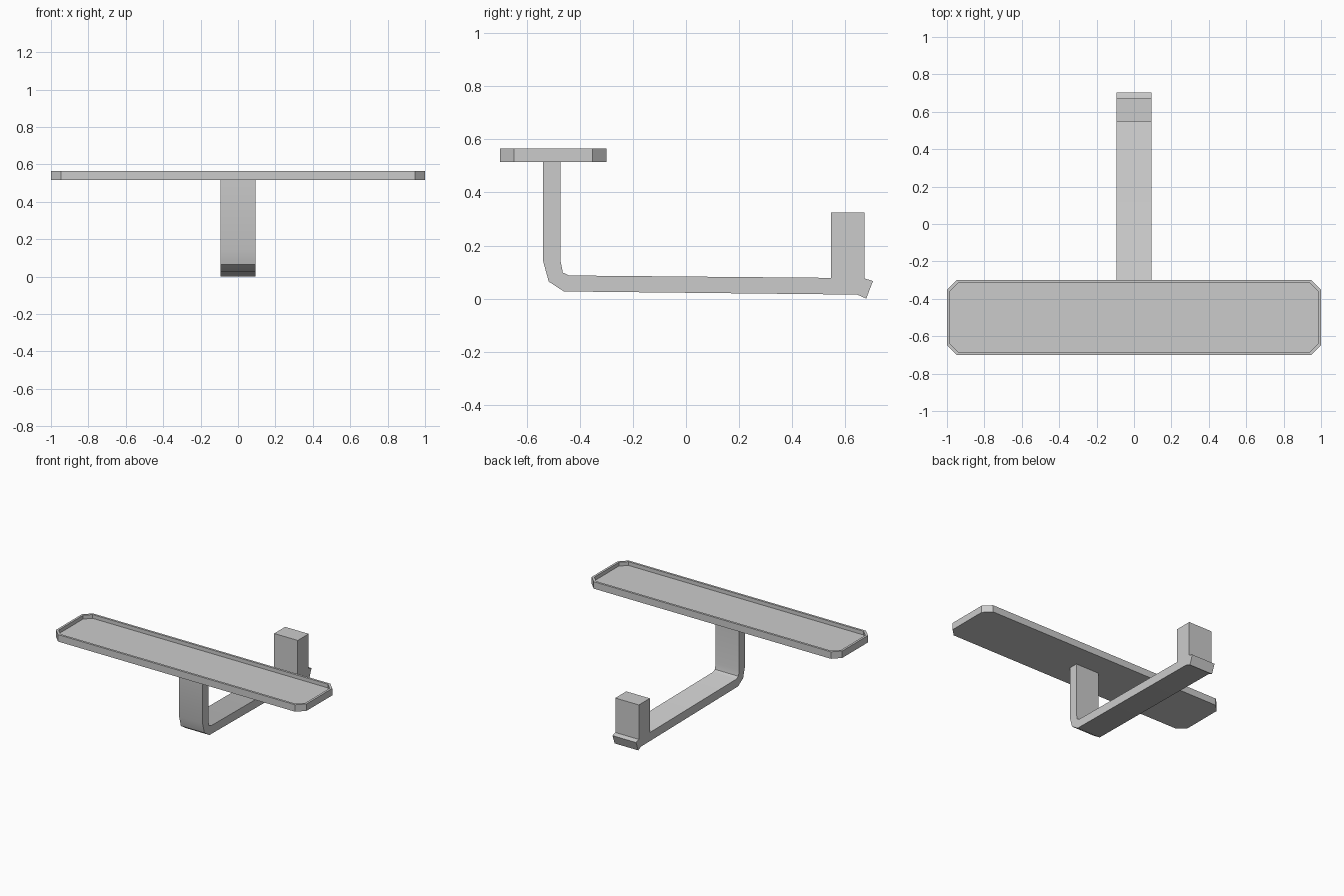
import bpy, bmesh, math

if "Cube" in bpy.data.objects:
    bpy.data.objects.remove(bpy.data.objects["Cube"])

HALF_W = 0.094  # half width of the bar


def finish(name, bm, angle=40):
    bmesh.ops.recalc_face_normals(bm, faces=bm.faces)
    mesh = bpy.data.meshes.new(name)
    bm.to_mesh(mesh)
    bm.free()
    ob = bpy.data.objects.new(name, mesh)
    bpy.context.collection.objects.link(ob)
    bpy.ops.object.select_all(action='DESELECT')
    ob.select_set(True)
    bpy.context.view_layer.objects.active = ob
    if angle:
        bpy.ops.object.shade_smooth_by_angle(angle=math.radians(angle))
    return ob


def extrude_side_profile(name, pts):
    """Extrude a (y, z) outline across x."""
    bm = bmesh.new()
    face = bm.faces.new([bm.verts.new((-HALF_W, y, z)) for y, z in pts])
    new = bmesh.ops.extrude_face_region(bm, geom=[face])["geom"]
    bmesh.ops.translate(bm, vec=(2 * HALF_W, 0, 0),
                        verts=[v for v in new if isinstance(v, bmesh.types.BMVert)])
    return finish(name, bm)


def tray_ring(bm, hx, hy, cut, z, cy=-0.5):
    """Loop of a rectangle with cut corners."""
    loop = []
    for sx, sy in ((1, 1), (-1, 1), (-1, -1), (1, -1)):
        pair = [(sx * hx, sy * (hy - cut)), (sx * (hx - cut), sy * hy)]
        loop += pair if sx * sy > 0 else pair[::-1]
    return [bm.verts.new((x, cy + y, z)) for x, y in loop]


# Shallow tray: base, outer wall, rim, inner wall, floor
bm = bmesh.new()
rings = [tray_ring(bm, *r) for r in ((1.0, 0.2, 0.053, 0.515),
                                     (1.0, 0.2, 0.053, 0.565),
                                     (0.984, 0.184, 0.045, 0.565),
                                     (0.984, 0.184, 0.045, 0.538))]
for a, b in zip(rings, rings[1:]):
    for i in range(8):
        j = (i + 1) % 8
        bm.faces.new((a[i], a[j], b[j], b[i]))
bm.faces.new(rings[0])
bm.faces.new(rings[-1])
finish("tray", bm, angle=None)

# Bent flat bar: upright, elbow, long arm and turned-down tip
extrude_side_profile("support_arm", [
    (-0.538, 0.516), (-0.538, 0.14), (-0.517, 0.064), (-0.46, 0.027),
    (0.645, 0.015), (0.679, 0.0), (0.704, 0.066), (0.67, 0.077),
    (-0.44, 0.087), (-0.464, 0.098), (-0.472, 0.14), (-0.472, 0.516)])

# Mounting post at the rear
extrude_side_profile("rear_post", [
    (0.547, 0.07), (0.672, 0.07), (0.672, 0.325), (0.547, 0.325)])
